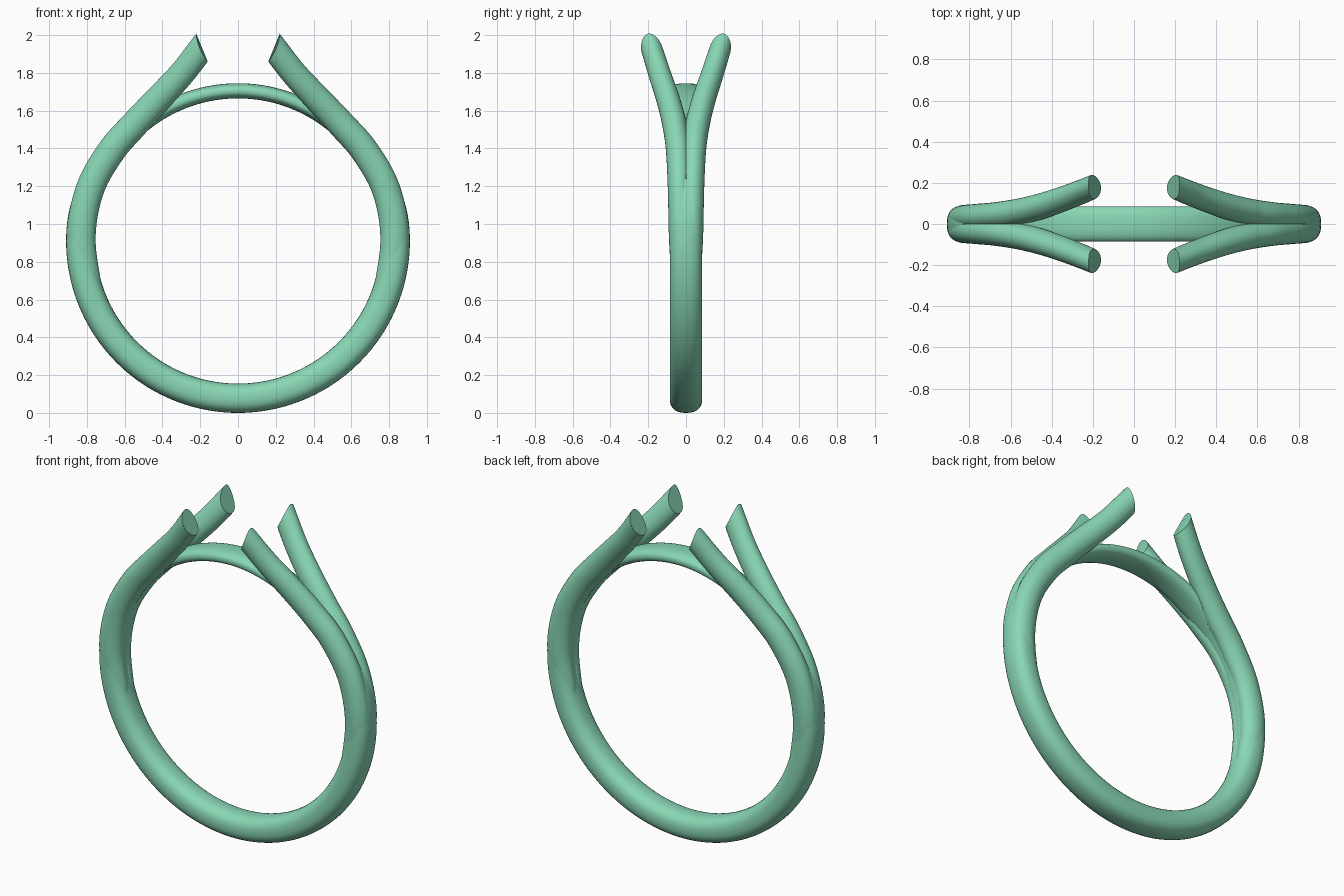
import bpy, bmesh
from math import sin, cos, pi, radians, copysign
from mathutils import Vector

if "Cube" in bpy.data.objects:
    bpy.data.objects.remove(bpy.data.objects["Cube"])

CZ = 0.91      # height of the finger hole centre
INNER = 0.755  # finger hole radius

mat = bpy.data.materials.new("mint")
mat.diffuse_color = (0.25, 0.68, 0.46, 1)
mat.use_nodes = True
mat.node_tree.nodes["Principled BSDF"].inputs["Base Color"].default_value = mat.diffuse_color


def spow(v, p):
    return copysign(abs(v) ** p, v)


def smooth(a, b, v):
    t = min(1, max(0, (v - a) / (b - a)))
    return t * t * (3 - 2 * t)


def skin(name, rings, closed):
    """Join a list of vertex rings into a tube object."""
    bm = bmesh.new()
    vs = [[bm.verts.new(p) for p in r] for r in rings]
    n = len(vs[0])
    for i in range(len(vs) if closed else len(vs) - 1):
        a, b = vs[i], vs[(i + 1) % len(vs)]
        for j in range(n):
            k = (j + 1) % n
            bm.faces.new((a[j], a[k], b[k], b[j]))
    if not closed:
        bm.faces.new(vs[0])
        bm.faces.new(vs[-1])
    bmesh.ops.recalc_face_normals(bm, faces=bm.faces)
    me = bpy.data.meshes.new(name)
    bm.to_mesh(me)
    bm.free()
    me.materials.append(mat)
    ob = bpy.data.objects.new(name, me)
    bpy.context.collection.objects.link(ob)
    bpy.context.view_layer.objects.active = ob
    ob.select_set(True)
    bpy.ops.object.shade_smooth_by_angle(angle=radians(40))
    ob.select_set(False)
    return ob


# Band: full thickness below, thinning to a slim bridge across the top
rings = []
for i in range(160):
    a = 2 * pi * i / 160
    elev = 90 - abs((a * 180 / pi - 90 + 180) % 360 - 180)  # 90 at the top
    thick = 0.155 - 0.075 * smooth(5, 62, elev)
    mid, half = INNER + thick / 2, thick / 2
    ring = []
    for j in range(32):
        b = 2 * pi * j / 32
        r = mid + half * spow(cos(b), 0.82)
        ring.append((r * cos(a), 0.086 * spow(sin(b), 0.82), CZ + r * sin(a)))
    rings.append(ring)
skin("band", rings, True)

# Prong path: (x, y, z, radial half size, sideways half size)
path = [(0.775, 0.022, 0.63, 0.060, 0.050),
        (0.829, 0.030, 0.92, 0.075, 0.060),
        (0.785, 0.034, 1.18, 0.075, 0.062),
        (0.672, 0.042, 1.385, 0.075, 0.064),
        (0.550, 0.061, 1.525, 0.074, 0.064),
        (0.433, 0.092, 1.650, 0.072, 0.062),
        (0.300, 0.139, 1.793, 0.069, 0.059),
        (0.190, 0.184, 1.935, 0.069, 0.056)]


def sample(s):
    """Smooth interpolation along the prong path."""
    i = min(int(s), len(path) - 2)
    t = s - i
    get = lambda k: path[min(max(k, 0), len(path) - 1)]
    return [0.5 * (2 * p1 + (p2 - p0) * t + (2 * p0 - 5 * p1 + 4 * p2 - p3) * t * t
                   + (3 * p1 - p0 - 3 * p2 + p3) * t ** 3)
            for p0, p1, p2, p3 in zip(get(i - 1), get(i), get(i + 1), get(i + 2))]


def section(s):
    x, y, z, hr, hw = sample(s)
    end = len(path) - 1
    tan = (Vector(sample(min(end, s + .02))[:3]) - Vector(sample(max(0, s - .02))[:3])).normalized()
    n = Vector((0, 1, 0)).cross(tan).normalized()
    b = tan.cross(n)
    c = Vector((x, y, z))
    return [c + n * hr * cos(q) + b * hw * sin(q)
            for q in (2 * pi * j / 32 for j in range(32))], tan


def seat_x(z):
    """Curved cut at the prong tips."""
    u = (z - 1.86) / 0.14
    return 0.16 + 0.11 * u - 0.05 * u * u


steps = 52
last = len(path) - 1
rings = [section((last - 0.4) * i / steps)[0] for i in range(steps + 1)]
tip, tan = section(last)
cut = []
for v in tip:
    lo, hi = -0.12, 0.12
    for _ in range(30):
        m = (lo + hi) / 2
        p = v + tan * m
        if p.x > seat_x(p.z):
            lo = m
        else:
            hi = m
    cut.append(v + tan * lo)
rings.append(cut)
prongs = skin("prongs", rings, False)
mir = prongs.modifiers.new("mirror", 'MIRROR')
mir.use_axis = (True, True, False)
mir.use_mirror_merge = False
